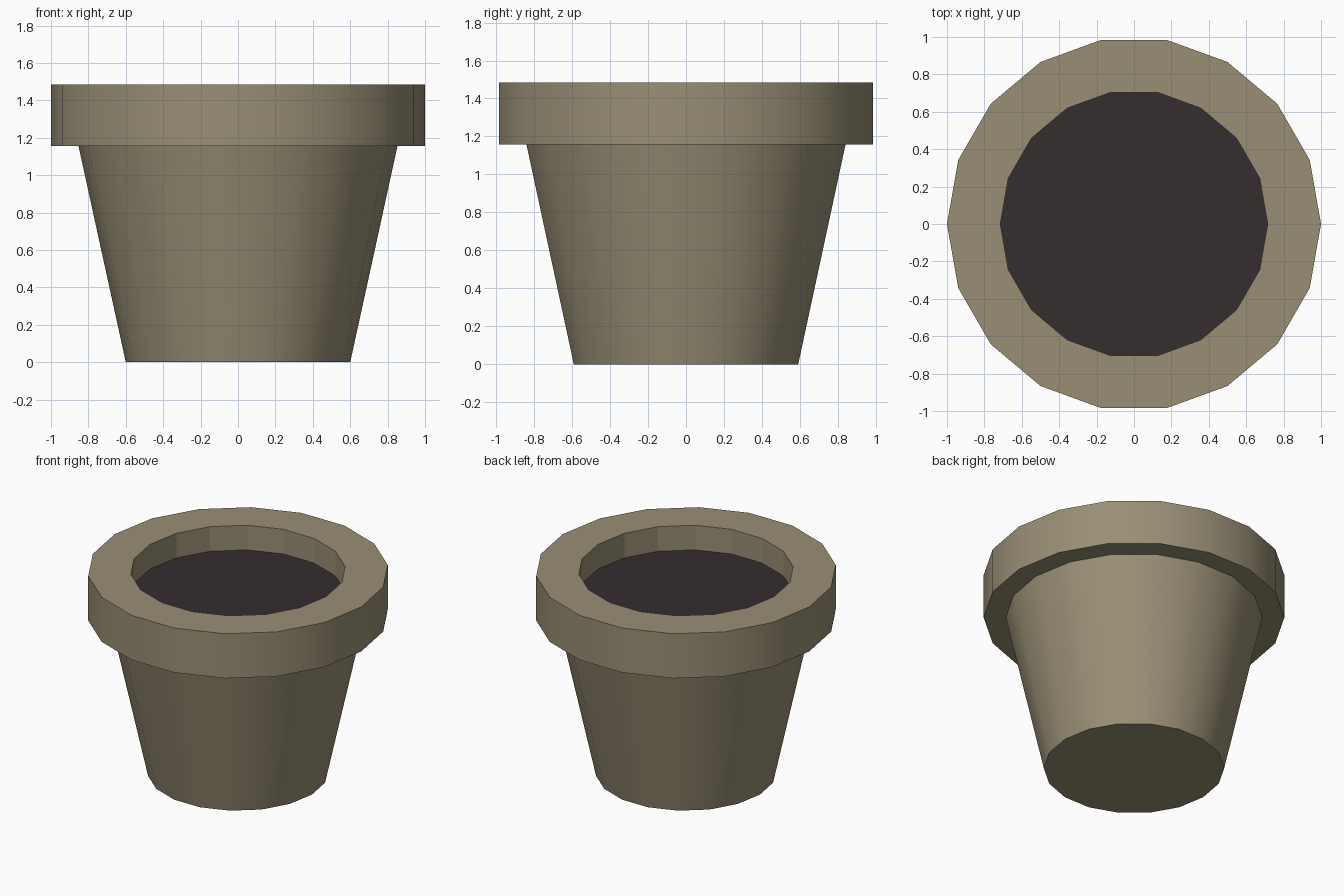
import bpy, bmesh, math

if "Cube" in bpy.data.objects:
    bpy.data.objects.remove(bpy.data.objects["Cube"])

SIDES = 18


def material(name, rgb):
    m = bpy.data.materials.new(name)
    m.diffuse_color = (*rgb, 1.0)
    m.use_nodes = True
    m.node_tree.nodes["Principled BSDF"].inputs["Base Color"].default_value = m.diffuse_color
    return m


def lathe(name, profile, mat, cap_first=False, cap_last=False, smooth_bands=()):
    """Spin a (radius, z) profile into an 18-sided shell."""
    bm = bmesh.new()
    rings = []
    for r, z in profile:
        rings.append([bm.verts.new((r * math.cos(2 * math.pi * i / SIDES),
                                    r * math.sin(2 * math.pi * i / SIDES), z))
                      for i in range(SIDES)])
    for band, (a, b) in enumerate(zip(rings, rings[1:])):
        for i in range(SIDES):
            j = (i + 1) % SIDES
            f = bm.faces.new((a[i], a[j], b[j], b[i]))
            f.smooth = band in smooth_bands
    if cap_first:
        bm.faces.new(rings[0][::-1])
    if cap_last:
        bm.faces.new(rings[-1])
    # keep corners between bands crisp
    for e in bm.edges:
        if len(e.link_faces) == 2 and e.calc_face_angle(0) > math.radians(30):
            e.smooth = False
    me = bpy.data.meshes.new(name)
    bm.to_mesh(me)
    bm.free()
    me.materials.append(mat)
    ob = bpy.data.objects.new(name, me)
    bpy.context.collection.objects.link(ob)
    return ob


clay = material("tan clay", (0.32, 0.275, 0.18))
earth = material("dark soil", (0.037, 0.026, 0.028))

# Pot: floor, tapered body, underside of rim, rim, lip, inner wall
lathe("pot",
      [(0.60, 0.0), (0.853, 1.157), (1.0, 1.157), (1.0, 1.484),
       (0.715, 1.484), (0.715, 1.30)],
      clay, cap_first=True, smooth_bands=(0, 2))

# Soil: flat disc closing the opening just below the lip
lathe("soil", [(0.715, 1.295), (0.715, 1.303)], earth, cap_last=True)
